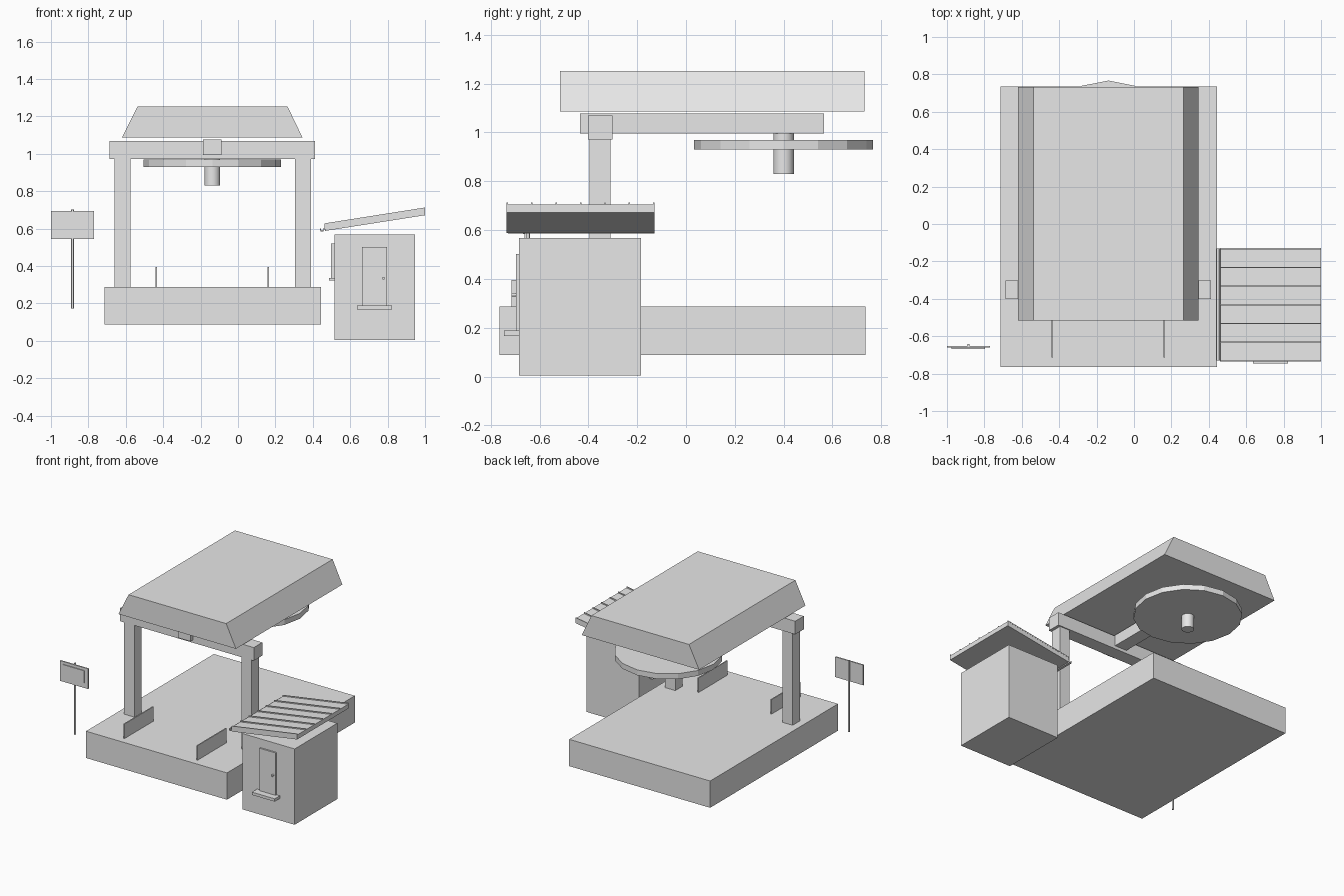
import bpy
from math import atan2, radians

if "Cube" in bpy.data.objects:
    bpy.data.objects.remove(bpy.data.objects["Cube"], do_unlink=True)

grey = bpy.data.materials.new("plain_grey")
grey.use_nodes = True
grey.diffuse_color = (0.8, 0.8, 0.8, 1)
grey.node_tree.nodes["Principled BSDF"].inputs["Base Color"].default_value = (0.8, 0.8, 0.8, 1)


def prism(name, profile, y0, y1):
    """Extrude an (x, z) outline along y."""
    n = len(profile)
    verts = [(x, y, z) for y in (y0, y1) for x, z in profile]
    faces = [list(range(n)), list(range(2 * n - 1, n - 1, -1))]
    faces += [[i, i + n, (i + 1) % n + n, (i + 1) % n] for i in range(n)]
    mesh = bpy.data.meshes.new(name)
    mesh.from_pydata(verts, [], faces)
    mesh.materials.append(grey)
    obj = bpy.data.objects.new(name, mesh)
    bpy.context.collection.objects.link(obj)
    return obj


def box(name, x, y, z):
    return prism(name, [(x[0], z[0]), (x[1], z[0]), (x[1], z[1]), (x[0], z[1])], *y)


def cylinder(name, centre, radius, z, sides, smooth=False):
    bpy.ops.mesh.primitive_cylinder_add(vertices=sides, radius=radius, depth=z[1] - z[0],
                                        location=(*centre, sum(z) / 2))
    obj = bpy.context.object
    obj.name = name
    obj.data.materials.append(grey)
    if smooth:
        bpy.ops.object.shade_smooth_by_angle(angle=radians(40))
    return obj


# Platform with two low dividers
box("platform", (-0.713, 0.445), (-0.765, 0.735), (0.088, 0.287))
for side, x in (("right", -0.437), ("left", 0.163)):
    box(side + "_divider", (x - 0.004, x + 0.004), (-0.715, -0.375), (0.285, 0.395))

# Support frame
for side, x in (("right", -0.617), ("left", 0.347)):
    box(side + "_post", (x - 0.042, x + 0.042), (-0.395, -0.31), (0.285, 0.975))
box("cross_beam", (-0.686, 0.411), (-0.402, -0.302), (0.972, 1.07))
box("long_beam", (-0.187, -0.087), (-0.435, 0.565), (0.995, 1.077))

# Tapered canopy
prism("canopy", [(-0.62, 1.087), (0.345, 1.087), (0.265, 1.253), (-0.537, 1.253)], -0.517, 0.732)

# Hanging wheel on its shaft
cylinder("wheel", (-0.137, 0.4), 0.367, (0.93, 0.97), 16)
cylinder("shaft", (-0.137, 0.4), 0.042, (0.83, 1.0), 24, True)

# Booth with door, step and side window
box("booth", (0.515, 0.945), (-0.685, -0.185), (0.005, 0.568))
box("door", (0.663, 0.796), (-0.697, -0.684), (0.187, 0.503))
box("door_step", (0.636, 0.823), (-0.745, -0.684), (0.167, 0.188))
knob = cylinder("door_knob", (0.778, -0.705), 0.007, (0.325, 0.345), 12, True)
knob.rotation_euler.x = radians(90)
box("side_window", (0.497, 0.516), (-0.55, -0.32), (0.33, 0.52))
box("window_sill", (0.486, 0.516), (-0.565, -0.305), (0.323, 0.337))

# Sloping booth roof with raised ribs and a gutter
low, high = (0.462, 0.62), (1.0, 0.705)
prism("booth_roof", [(0.465, 0.588), (1.0, 0.672), high, low], -0.735, -0.13)
for i in range(7):
    y = -0.732 + i * 0.1
    prism("roof_rib_%d" % (i + 1), [low, high, (high[0] - 0.001, high[1] + 0.008),
                                   (low[0] - 0.001, low[1] + 0.008)], y - 0.003, y + 0.003)
prism("gutter", [(0.438, 0.602), (0.44, 0.586), (0.458, 0.586), (0.465, 0.6),
                 (0.459, 0.604), (0.455, 0.592), (0.444, 0.592), (0.443, 0.602)], -0.73, -0.13)

# Sign on a pole
cylinder("sign_pole", (-0.885, -0.647), 0.007, (0.172, 0.702), 12, True)
box("sign_board", (-1.0, -0.77), (-0.661, -0.651), (0.545, 0.695))
box("sign_panel", (-0.975, -0.797), (-0.667, -0.66), (0.585, 0.675))
